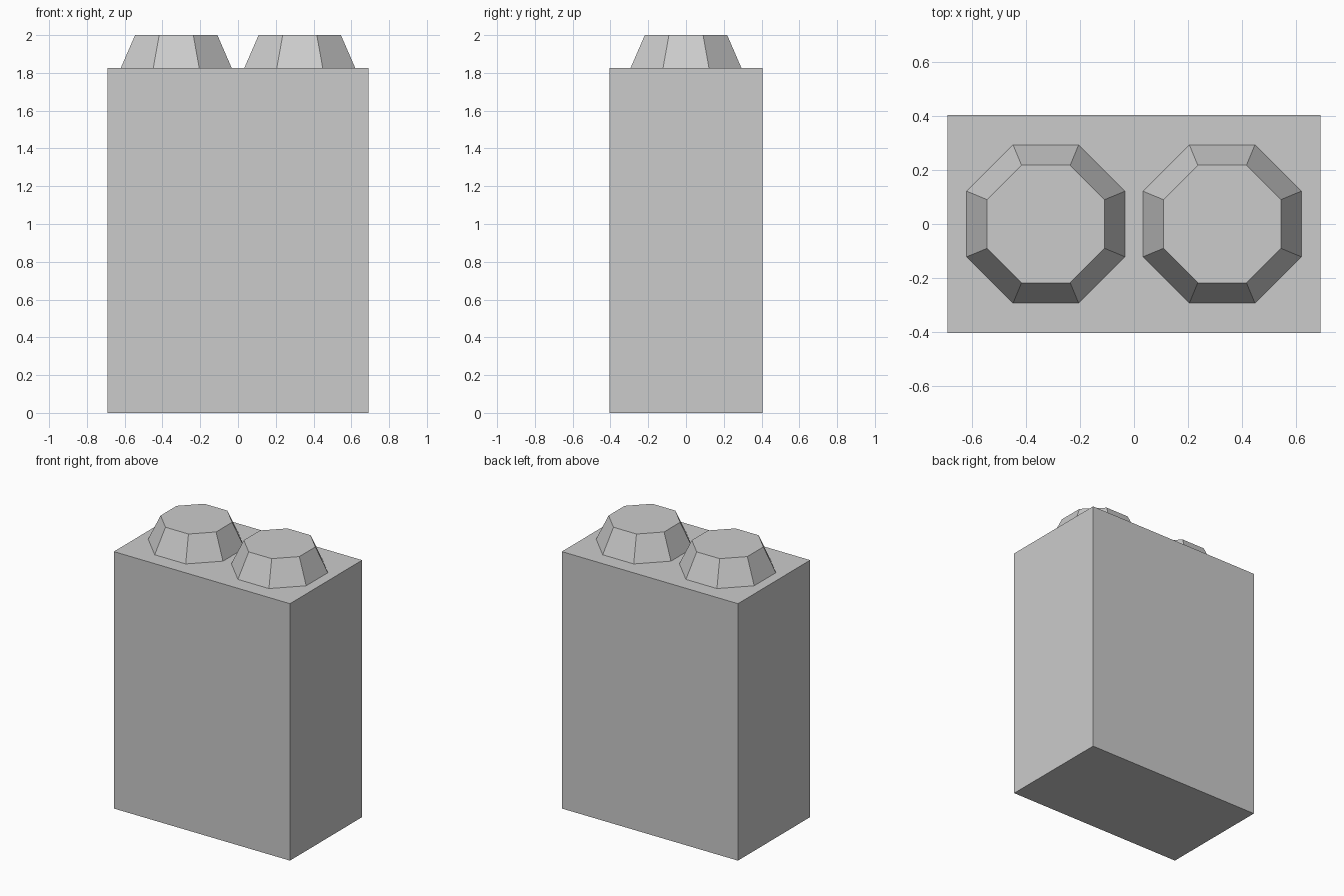
import bpy
import math

cube = bpy.data.objects.get("Cube")
if cube:
    bpy.data.objects.remove(cube, do_unlink=True)

HALF_X, HALF_Y, BODY_TOP, TOP = 0.692, 0.405, 1.825, 2.0
STUD_X, BASE_FLAT, TOP_FLAT = 0.327, 0.294, 0.218

grey = bpy.data.materials.new("light grey")
grey.use_nodes = True
colour = (0.6, 0.6, 0.6, 1)
grey.diffuse_color = colour
grey.node_tree.nodes["Principled BSDF"].inputs["Base Color"].default_value = colour


def finish(name):
    obj = bpy.context.object
    obj.name = name
    obj.data.materials.append(grey)
    bpy.ops.object.transform_apply(location=False, rotation=True, scale=True)


# Rectangular block
bpy.ops.mesh.primitive_cube_add(size=1, location=(0, 0, BODY_TOP / 2))
bpy.context.object.scale = (2 * HALF_X, 2 * HALF_Y, BODY_TOP)
finish("block_body")

# Tapered octagonal studs, flat sides facing the axes
corner = 1 / math.cos(math.pi / 8)
for side, sign in (("left", 1), ("right", -1)):
    bpy.ops.mesh.primitive_cone_add(
        vertices=8, radius1=BASE_FLAT * corner, radius2=TOP_FLAT * corner,
        depth=TOP - BODY_TOP, location=(sign * STUD_X, 0, (TOP + BODY_TOP) / 2),
        rotation=(0, 0, math.pi / 8))
    finish(side + "_stud")
